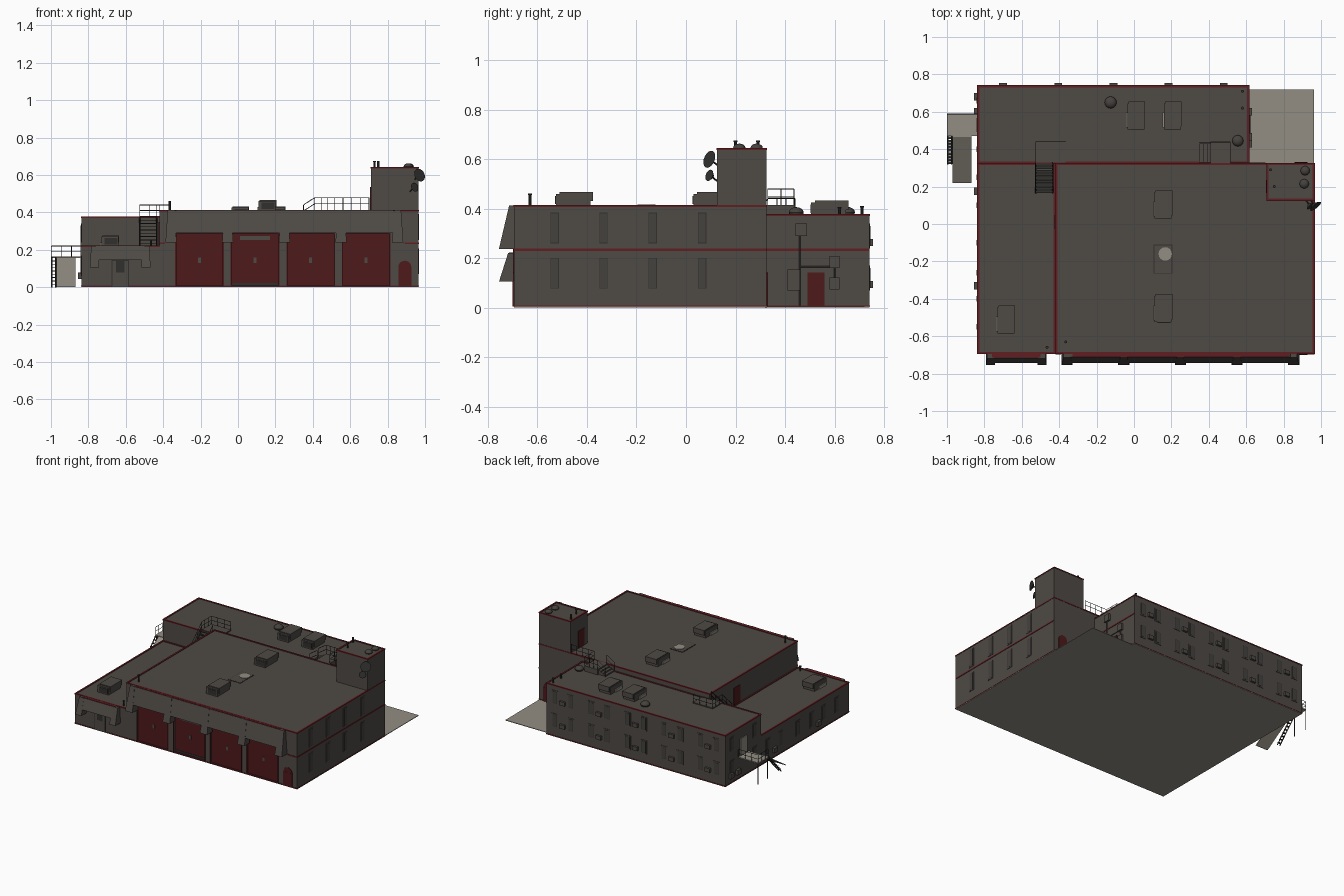
import bpy, bmesh, math
from mathutils import Vector, Matrix

old = bpy.data.objects.get("Cube")
if old:
    bpy.data.objects.remove(old)


def material(name, r, g, b):
    m = bpy.data.materials.new(name)
    m.use_nodes = True
    m.diffuse_color = (r, g, b, 1)
    bsdf = next(n for n in m.node_tree.nodes if n.type == 'BSDF_PRINCIPLED')
    bsdf.inputs["Base Color"].default_value = (r, g, b, 1)
    bsdf.inputs["Roughness"].default_value = 0.8
    return m


wall = material("concrete grey", .077, .068, .059)
pane = material("window grey", .06, .054, .048)
dark = material("dark metal", .03, .029, .027)
red = material("door red", .078, .01, .011)
trim = material("trim red", .12, .013, .016)
beige = material("pale concrete", .29, .267, .224)
parts = {}


def part(name, mat):
    """Mesh under construction for a named part."""
    return parts.setdefault(name, (bmesh.new(), mat))[0]


def hexa(name, mat, low, high):
    """Solid between two rectangles, each (x0, x1, y0, y1, z)."""
    bm = part(name, mat)
    rings = []
    for x0, x1, y0, y1, z in (low, high):
        rings.append([bm.verts.new((x, y, z)) for x, y in
                      ((x0, y0), (x1, y0), (x1, y1), (x0, y1))])
    a, b = rings
    bm.faces.new(a[::-1])
    bm.faces.new(b)
    for i in range(4):
        j = (i + 1) % 4
        bm.faces.new((a[i], a[j], b[j], b[i]))


def box(name, mat, x0, x1, y0, y1, z0, z1):
    hexa(name, mat, (x0, x1, y0, y1, z0), (x0, x1, y0, y1, z1))


def ring(name, x0, x1, y0, y1, z, h=.008, w=.012, out=.002):
    """Red trim running round a rectangular footprint."""
    x0, x1, y0, y1 = x0 - out, x1 + out, y0 - out, y1 + out
    for y in (y0, y1 - w):
        box(name, trim, x0, x1, y, y + w, z, z + h)
    for x in (x0, x1 - w):
        box(name, trim, x, x + w, y0 + w, y1 - w, z, z + h)


def plate(name, mat, side, pos, u, z, w, h, d=.006):
    """Plate on a wall; side such as '+x' gives the wall's outward direction."""
    p0, p1 = sorted((pos, pos + (d if side[0] == '+' else -d)))
    if side[1] == 'x':
        box(name, mat, p0, p1, u - w / 2, u + w / 2, z, z + h)
    else:
        box(name, mat, u - w / 2, u + w / 2, p0, p1, z, z + h)


def window(side, pos, u, z, w, h):
    plate("window_frames", wall, side, pos, u, z, w, h, .003)
    plate("window_recess_lines", dark, side, pos, u, z + .007, w - .014, h - .014, .0035)
    plate("window_panes", pane, side, pos, u, z + .01, w - .02, h - .02, .004)


def beam(name, mat, a, b, r=.003, sides=4):
    a, b = Vector(a), Vector(b)
    m = Matrix.Translation((a + b) / 2) @ (b - a).to_track_quat('Z', 'Y').to_matrix().to_4x4()
    bmesh.ops.create_cone(part(name, mat), cap_ends=True, segments=sides, radius1=r,
                          radius2=r, depth=(b - a).length, matrix=m)


def railing(name, a, b, h=.06, n=3):
    a, b, up = Vector(a), Vector(b), Vector((0, 0, h))
    for f in (.5, 1):
        beam(name, dark, a + up * f, b + up * f, .002)
    for i in range(n + 1):
        p = a.lerp(b, i / n)
        beam(name, dark, p, p + up, .002)


def stairs(name, x0, x1, y0, y1, z0, z1, n=9):
    """Open treads between two stringers."""
    dy, dz = (y1 - y0) / n, (z1 - z0) / n
    for i in range(n):
        top = z0 + (i + 1) * dz
        box(name, dark, x0, x1, y0 + i * dy, y0 + (i + .8) * dy, top - .004, top)
    for x in (x0, x1):
        beam(name + "_stringers", dark, (x, y0, z0), (x, y1, z1), .004)


def dome(name, x, y, z, r):
    bmesh.ops.create_uvsphere(part(name, pane), u_segments=16, v_segments=8, radius=r,
                              matrix=Matrix.Translation((x, y, z)) @ Matrix.Diagonal((1, 1, .7, 1)))


# Building masses on a pale ground slab
L, M, R, F, B, BACK = -.837, -.42, .965, -.694, .325, .74
G = .004
box("ground_slab", beige, L, R, F, B, 0, G)
box("ground_slab", beige, L, .615, B, BACK, 0, G)
box("yard_pad", beige, .615, R - .003, B, .72, 0, G)
box("low_wing", wall, L, M, F, B, G, .22)
box("main_hall", wall, M, R, F + .025, B, G, .41)
box("rear_block", wall, L, .615, B, BACK, G, .375)
box("tower", wall, .71, R, .125, B, .41, .64)

# Front bays: piers, header and recessed doors
doors = [-.206 + i * .297 for i in range(4)]
edges = [M] + [c + s * .127 for c in doors for s in (-1, 1)] + [R]
for a, b in zip(edges[::2], edges[1::2]):
    box("front_piers", wall, a, b, F, F + .025, G, .29)
box("front_header", wall, M, R, F, F + .025, .29, .41)
for c in doors:
    plate("garage_doors", red, '-y', F + .025, c, .005, .254, .285, .012)
    plate("garage_door_frames", red, '-y', F, c, .285, .26, .008, .004)
    plate("door_handles", wall, '-y', F + .013, c, .13, .016, .028, .003)
    for s in (-1, 1):
        plate("garage_door_frames", red, '-y', F, c + s * .127, G, .006, .285, .004)
plate("door_sill", dark, '-y', F + .013, doors[1], .005, .24, .018, .002)
plate("door_vent", wall, '-y', F + .013, doors[1], .252, .16, .022, .002)

# Sloped canopies over the bays and the wing entrance
hexa("bay_canopy", wall, (-.375, .875, -.742, F, .29), (-.345, .835, -.712, F, .41))
box("canopy_caps", trim, -.33, .83, -.71, F, .41, .413)
for i in range(5):
    x = -.358 + i * .303
    hexa("canopy_ribs", wall, (x - .03, x + .03, -.755, F, .238),
         (x - .018, x + .018, -.714, F, .412))
hexa("entrance_canopy", wall, (-.78, -.48, -.742, F, .145), (-.76, -.5, -.717, F, .22))
box("canopy_caps", trim, -.76, -.5, -.715, F, .22, .223)
for x in (-.767, -.492):
    hexa("canopy_ribs", wall, (x - .025, x + .025, -.755, F, .105),
         (x - .018, x + .018, -.718, F, .221))
plate("entrance_door_frame", dark, '-y', F, -.63, G, .094, .141, .004)
plate("entrance_door", wall, '-y', F, -.63, G, .084, .136, .006)
plate("entrance_handle", dark, '-y', F, -.63, .08, .045, .06, .007)

# Arched doors at the front and in the yard
for y, out in ((F, -.005), (B, .005)):
    side = '+y' if out > 0 else '-y'
    plate("arched_doors", red, side, y, .892, G, .07, .103)
    beam("arched_doors", red, (.892, y, .107), (.892, y + out, .107), .035, 20)

# Trim bands
ring("roof_trim", M, R, F, B, .406)
ring("roof_trim", L, M, F, B, .216)
ring("roof_trim", L, .615, B, BACK, .37)
ring("roof_trim", .71, R, .125, B, .636)
plate("floor_band", trim, '+x', R, (F + B) / 2, .23, B - F, .009, .003)
plate("floor_band", trim, '+x', .615, (B + BACK) / 2, .23, BACK - B, .009, .003)
for a, b in ((M, -.39), (.89, R)):
    plate("floor_band", trim, '-y', F, (a + b) / 2, .23, b - a, .009, .003)
for foot in ((L, R, F, B), (L, .615, B, BACK)):
    ring("base_trim", *foot, G, .005)

# Windows and window coolers
for z in (.07, .253):
    for y in (-.53, -.333, -.135, .065):
        window('+x', R, y, z, .048, .138)
for i in range(5):
    x = -.7 + i * .295
    for z in (.07, .24):
        for s in (-1, 1):
            window('+y', BACK, x + s * .065, z, .052, .1)
        plate("window_coolers", wall, '+y', BACK, x, z + .01, .042, .028, .015)
for y in (-.55, -.4, -.26, -.1, .1, .25):
    window('-x', L, y, .06, .05, .11)
for y in (-.33, .175, .6, .68):
    plate("window_coolers", wall, '-x', L, y, .045, .04, .035, .018)
for y in (.4, .66):
    for z in (.07, .24):
        window('-x', L, y, z, .05, .1)

# Service doors and electrical boxes
plate("service_doors", red, '+x', .615, .525, .008, .07, .135)
plate("service_doors", red, '-x', M, .01, .225, .075, .125, .004)
plate("service_doors", red, '-x', .71, .2, .412, .07, .125, .004)
plate("landing_door", beige, '-x', L, .53, .165, .075, .125)
for y, z, w, h in ((.435, .07, .05, .085), (.465, .29, .045, .05),
                   (.6, .16, .04, .048), (.6, .073, .04, .05)):
    plate("electrical_boxes", wall, '+x', .615, y, z, w, h, .015)
for a, b in (((.46, .01), (.46, .29)), ((.46, .165), (.6, .165)), ((.6, .1), (.6, .18))):
    beam("conduits", pane, (.62, *a), (.62, *b))

# Roof units: body, lid, dark grille and pale side flap
for x, y, z in ((.155, .1, .41), (.155, -.455, .41), (-.685, -.515, .22),
                (.01, .575, .375), (.205, .575, .375)):
    box("roof_units", wall, x - .045, x + .045, y - .07, y + .07, z, z + .05)
    box("roof_unit_lids", wall, x - .04, x + .05, y - .055, y + .08, z + .02, z + .057)
    box("roof_unit_grilles", dark, x - .03, x + .04, y - .073, y - .06, z + .008, z + .042)
    box("roof_unit_flaps", beige, x - .052, x - .045, y - .06, y + .02, z, z + .02)
box("roof_hatch", dark, .105, .205, -.265, -.11, .41, .412)
box("roof_hatch_cover", wall, .109, .201, -.261, -.114, .411, .413)
beam("skylight", beige, (.167, -.16, .412), (.167, -.16, .416), .036, 16)
for x, y, z, r in ((-.125, .65, .385, .032), (.555, .445, .385, .03),
                   (.915, .285, .645, .025), (.91, .215, .645, .025)):
    dome("roof_vents", x, y, z, r)
for x, y, z, h in ((-.365, -.63, .41, .045), (-.465, -.66, .22, .03), (.58, .71, .375, .03),
                   (.58, .62, .375, .025), (.73, .29, .64, .03), (.75, .2, .64, .03)):
    beam("vent_pipes", dark, (x, y, z), (x, y, z + h), .006, 10)
    beam("vent_pipes", dark, (x, y, z + h), (x, y, z + h + .006), .008, 10)

# Dishes on the tower
aim = Vector((.6, -.75, .3)).to_track_quat('Z', 'Y').to_matrix().to_4x4()
for x, z, r in ((.966, .597, .036), (.94, .532, .024)):
    bmesh.ops.create_cone(part("dishes", dark), cap_ends=True, segments=16, radius1=r * .4,
                          radius2=r, depth=.016, matrix=Matrix.Translation((x, .1, z)) @ aim)
    beam("dish_arms", dark, (x - .02, .125, z - .02), (x, .1, z), .004)

# Stair from the wing roof to the rear roof
stairs("roof_stair", -.525, -.435, .165, .33, .22, .378)
box("roof_landing", wall, -.525, -.365, .33, .44, .375, .382)
for x in (-.525, -.435):
    railing("roof_stair_rails", (x, .165, .22), (x, .33, .378))
railing("roof_landing_rails", (-.525, .33, .38), (-.525, .44, .38))
railing("roof_landing_rails", (-.525, .44, .38), (-.365, .44, .38))

# Walkway from the rear roof to the main roof
box("walkway", wall, .41, .515, .32, .44, .375, .414)
for i in range(3):
    box("walkway_steps", wall, .35 + i * .02, .37 + i * .02, .33, .43, .375, .385 + i * .01)
for y in (.33, .435):
    railing("walkway_rails", (.35, y, .375), (.41, y, .414), .065, 1)
railing("walkway_rails", (.41, .435, .414), (.515, .435, .414), .065)
railing("walkway_rails", (.515, .33, .414), (.7, .33, .414), .065, 4)
railing("walkway_rails", (.515, .435, .414), (.515, .33, .414), .065, 2)

# Outside landing, pale ramp and narrow steps on the left wall
box("side_landing", beige, -1, L, .47, .588, .155, .163)
hexa("side_ramp", beige, (-.97, -.87, .22, .228, 0), (-.97, -.87, .465, .473, .16))
stairs("side_steps", -.996, -.975, .32, .47, 0, .16)
railing("side_landing_rails", (-.998, .47, .16), (-.998, .588, .16))
railing("side_landing_rails", (-.998, .588, .16), (L, .588, .16))
for y in (.475, .585):
    beam("landing_posts", dark, (-.995, y, G), (-.995, y, .16), .004)

# Turn the parts into objects
smooth = {"roof_vents", "vent_pipes", "dishes"}
for name, (bm, mat) in parts.items():
    bmesh.ops.recalc_face_normals(bm, faces=bm.faces)
    mesh = bpy.data.meshes.new(name)
    bm.to_mesh(mesh)
    bm.free()
    mesh.materials.append(mat)
    ob = bpy.data.objects.new(name, mesh)
    bpy.context.collection.objects.link(ob)
    if name in smooth:
        bpy.context.view_layer.objects.active = ob
        ob.select_set(True)
        bpy.ops.object.shade_smooth_by_angle()
        ob.select_set(False)
